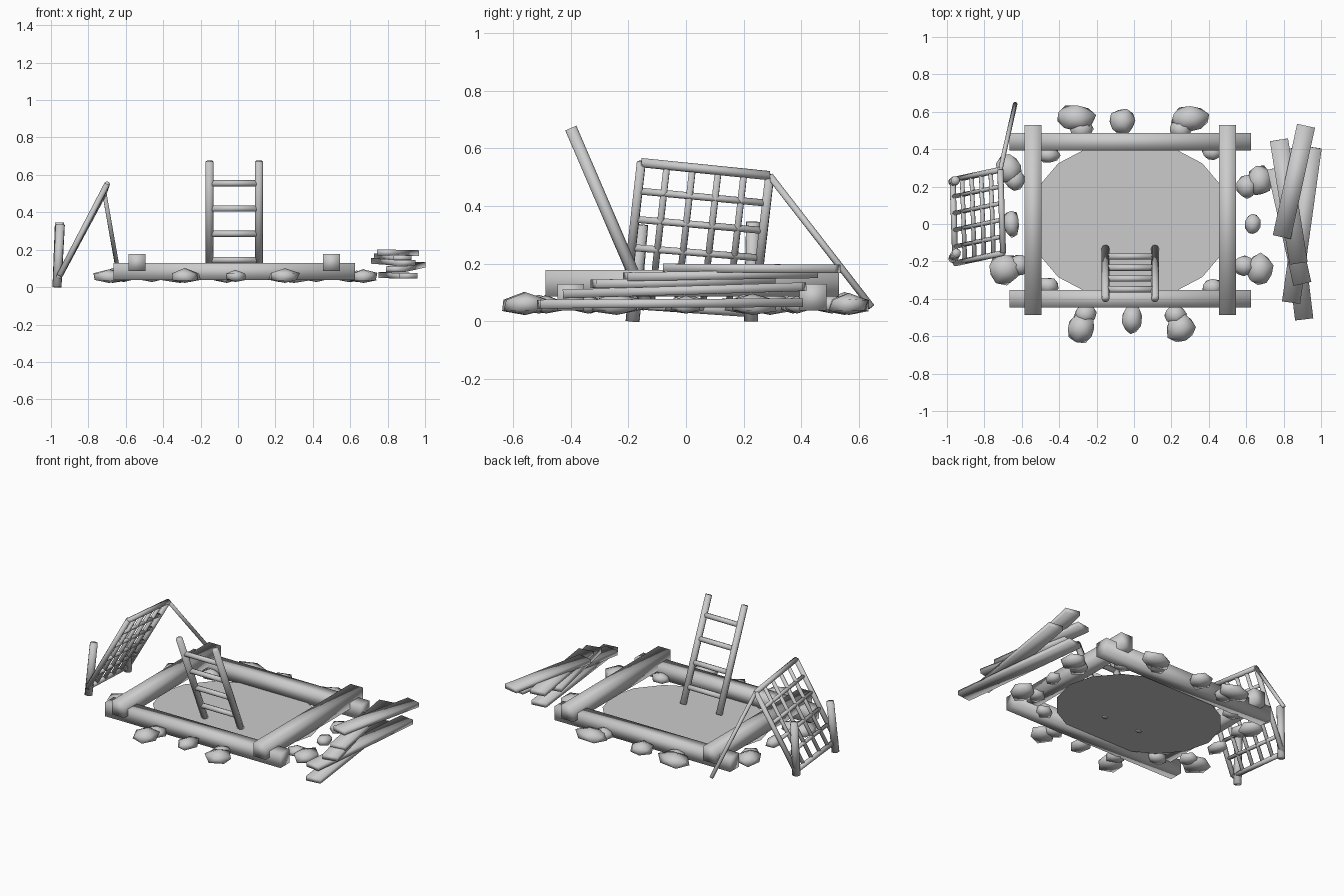
import bpy, bmesh, math, random
from mathutils import Vector, Matrix

if "Cube" in bpy.data.objects:
    bpy.data.objects.remove(bpy.data.objects["Cube"])

random.seed(4)
grey = bpy.data.materials.new("plain grey")
grey.diffuse_color = (0.6, 0.6, 0.6, 1)
grey.use_nodes = True
grey.node_tree.nodes["Principled BSDF"].inputs["Base Color"].default_value = grey.diffuse_color


def finish(name, bm, smooth=True):
    bmesh.ops.recalc_face_normals(bm, faces=bm.faces[:])
    me = bpy.data.meshes.new(name)
    bm.to_mesh(me)
    bm.free()
    me.materials.append(grey)
    for p in me.polygons:
        p.use_smooth = smooth
    ob = bpy.data.objects.new(name, me)
    bpy.context.collection.objects.link(ob)
    return ob


def pole(bm, a, b, r, sides=8):
    """Round bar between two points."""
    a, b = Vector(a), Vector(b)
    d = b - a
    m = Matrix.Translation((a + b) / 2) @ d.to_track_quat('Z', 'Y').to_matrix().to_4x4()
    bmesh.ops.create_cone(bm, cap_ends=True, segments=sides, radius1=r, radius2=r,
                          depth=d.length, matrix=m)


def beam(name, a, b, width, height):
    """Squared timber between two points, kept level across its width."""
    a, b = Vector(a), Vector(b)
    d = (b - a).normalized()
    side = Vector((0, 0, 1)).cross(d).normalized()
    up = d.cross(side)
    rot = Matrix((d, side, up)).transposed().to_4x4()
    m = Matrix.Translation((a + b) / 2) @ rot @ Matrix.Diagonal(((b - a).length, width, height, 1))
    bm = bmesh.new()
    bmesh.ops.create_cube(bm, size=1, matrix=m)
    return finish(name, bm)


# Timber frame: two long beams below, two cross beams lapped on top
for y, n in ((-0.4, "front"), (0.44, "back")):
    beam(n + "_beam", (-0.665, y, 0.083), (0.625, y, 0.083), 0.092, 0.092)
for x, n in ((-0.54, "left"), (0.5, "right")):
    beam(n + "_beam", (x, -0.487, 0.132), (x, 0.53, 0.132), 0.09, 0.092)

# Pit floor
bm = bmesh.new()
bmesh.ops.create_circle(bm, cap_ends=True, segments=16, radius=1,
                        matrix=Matrix.Translation((-0.02, 0.02, 0.045)) @ Matrix.Diagonal((0.545, 0.43, 1, 1)))
finish("pit_floor", bm, False)

# Ladder leaning out of the pit
bm = bmesh.new()


def ladder_y(z):
    return -0.4 + (0.672 - z) * 0.43


for x in (-0.152, 0.112):
    pole(bm, (x, ladder_y(0.045), 0.045), (x, ladder_y(0.67), 0.67), 0.021)
for z in (0.145, 0.285, 0.42, 0.555):
    pole(bm, (-0.152, ladder_y(z), z), (0.112, ladder_y(z), z), 0.017)
finish("ladder", bm).select_set(True)

# Barred grate propped up at a slant
A, B = Vector((-0.7, -0.155, 0.55)), Vector((-0.715, 0.29, 0.505))
C, D = Vector((-0.955, -0.21, 0.06)), Vector((-0.97, 0.235, 0.03))
bm = bmesh.new()
for i in range(6):
    t = i / 5
    r = 0.016 if i in (0, 5) else 0.012
    pole(bm, A.lerp(B, t), C.lerp(D, t), r)
    pole(bm, A.lerp(C, t), B.lerp(D, t), r)
finish("grate", bm)

# Stakes holding the grate and the prop behind it
bm = bmesh.new()
pole(bm, (-0.968, -0.185, 0.0), (-0.95, -0.155, 0.335), 0.025)
pole(bm, (-0.968, 0.225, 0.0), (-0.955, 0.232, 0.345), 0.025)
finish("grate_stakes", bm)
bm = bmesh.new()
pole(bm, (-0.715, 0.29, 0.505), (-0.635, 0.643, 0.05), 0.012)
finish("grate_prop", bm)

# Loose stack of planks
planks = [((0.8, 0.40, 0.065), (0.91, -0.51, 0.06)),
          ((0.955, 0.41, 0.12), (0.84, -0.42, 0.095)),
          ((0.76, 0.30, 0.14), (0.9, -0.32, 0.13)),
          ((0.775, 0.45, 0.165), (0.88, -0.21, 0.155)),
          ((0.92, 0.525, 0.182), (0.79, -0.07, 0.185))]
for i, (a, b) in enumerate(planks):
    beam("plank_%d" % (i + 1), a, b, 0.098, 0.03)

# Flattened stones around the frame: x, y, half width, half depth
stones = [(-0.31, 0.565, .115, .08), (-0.28, 0.505, .065, .06), (-0.06, 0.55, .078, .075),
          (0.30, 0.565, .115, .08), (0.25, 0.505, .065, .06),
          (-0.285, -0.56, .085, .085), (-0.26, -0.485, .065, .06), (-0.015, -0.51, .06, .09),
          (0.25, -0.555, .09, .085), (0.22, -0.485, .065, .06),
          (-0.67, 0.29, .075, .09), (-0.64, 0.235, .06, .06), (-0.655, 0, .05, .075),
          (-0.69, -0.24, .10, .09), (-0.61, -0.22, .06, .06),
          (0.67, -0.24, .08, .09), (0.59, -0.22, .065, .06), (0.635, 0, .045, .065),
          (0.67, 0.23, .075, .09), (0.605, 0.2, .06, .07),
          (-0.46, 0.37, .07, .05), (0.42, 0.385, .06, .05), (-0.46, -0.33, .06, .05), (0.42, -0.34, .06, .05)]
bm = bmesh.new()
for x, y, w, d in stones:
    new = bmesh.ops.create_icosphere(bm, subdivisions=1, radius=1)["verts"]
    spin = Matrix.Rotation(random.uniform(0, math.tau), 3, 'Z')
    h = 0.042 if w > 0.07 else 0.036
    for v in new:
        p = spin @ v.co * random.uniform(0.9, 1.12)
        v.co = (x + p.x * w, y + p.y * d, 0.056 + max(p.z, -0.8) * h)
finish("stones", bm)
